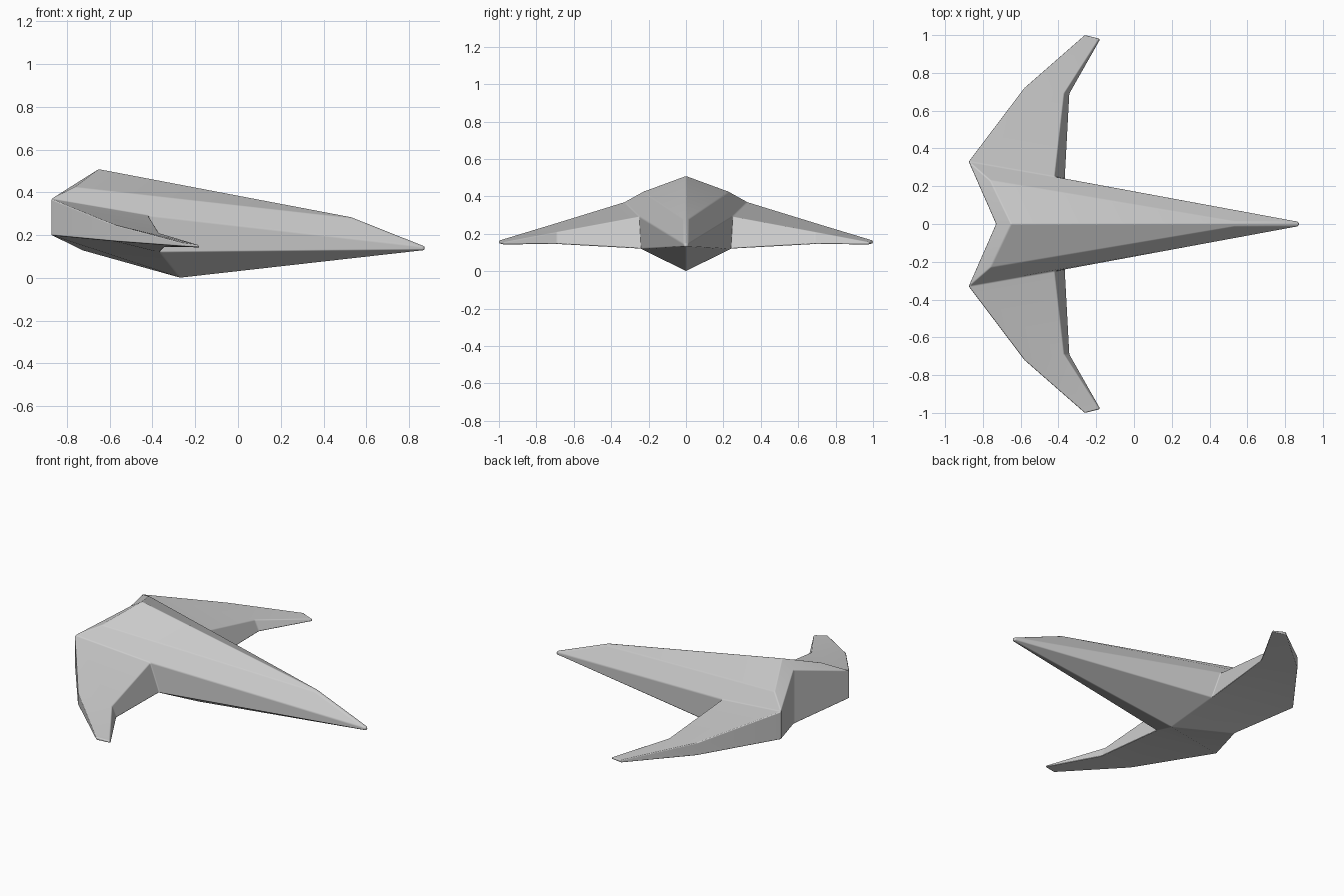
import bpy, bmesh, math

cube = bpy.data.objects.get("Cube")
if cube:
    bpy.data.objects.remove(cube, do_unlink=True)

grey = bpy.data.materials.new("hull_grey")
grey.use_nodes = True
colour = (0.6, 0.6, 0.6, 1)
grey.diffuse_color = colour
grey.node_tree.nodes["Principled BSDF"].inputs["Base Color"].default_value = colour

# Corner points of the left half of the hull
points = {
    "ridge_rear": (-0.65, 0, 0.51), "ridge_front": (0.53, 0, 0.285),
    "shoulder_rear": (-0.76, 0.23, 0.425), "shoulder_front": (0.53, 0.014, 0.28),
    "nose_top": (0.875, 0, 0.148), "nose_bottom": (0.875, 0, 0.13),
    "cheek_top": (0.868, 0.012, 0.146), "cheek_bottom": (0.868, 0.012, 0.132),
    "keel": (-0.27, 0, 0),
    "tail_top": (-0.73, 0, 0.46), "tail_bottom": (-0.73, 0, 0.13),
}

# Wing sections from root to tip: trailing top, leading top, leading bottom, trailing bottom
sections = [
    [(-0.875, 0.33, 0.37), (-0.42, 0.25, 0.292), (-0.365, 0.24, 0.12), (-0.875, 0.33, 0.2)],
    [(-0.58, 0.72, 0.25), (-0.37, 0.69, 0.21), (-0.34, 0.69, 0.145), (-0.58, 0.72, 0.172)],
    [(-0.26, 1.0, 0.165), (-0.185, 0.98, 0.155), (-0.175, 0.98, 0.143), (-0.26, 1.0, 0.148)],
]

hull_faces = [
    "ridge_rear ridge_front shoulder_front shoulder_rear",
    "shoulder_rear shoulder_front cheek_top root1 root0",
    "shoulder_front ridge_front nose_top cheek_top",
    "root1 cheek_top cheek_bottom root2",
    "nose_top nose_bottom cheek_bottom cheek_top",
    "root2 cheek_bottom nose_bottom keel",
    "keel tail_bottom root3 root2",
    "tail_bottom tail_top root0 root3",
    "tail_top ridge_rear shoulder_rear root0",
]

bm = bmesh.new()
verts = {name: bm.verts.new(co) for name, co in points.items()}
rings = [[bm.verts.new(co) for co in section] for section in sections]
for i, v in enumerate(rings[0]):
    verts[f"root{i}"] = v

# Hull panels
for names in hull_faces:
    bm.faces.new([verts[n] for n in names.split()])

# Wing skin lofted through the sections, with a closed tip
for inner, outer in zip(rings, rings[1:]):
    for i in range(4):
        j = (i + 1) % 4
        bm.faces.new((inner[i], inner[j], outer[j], outer[i]))
bm.faces.new(rings[-1])

# Mirror to the other side, welding the centre line
bmesh.ops.mirror(bm, geom=bm.verts[:] + bm.edges[:] + bm.faces[:], axis='Y', merge_dist=0.0005)
bmesh.ops.remove_doubles(bm, verts=bm.verts[:], dist=0.0005)
bmesh.ops.recalc_face_normals(bm, faces=bm.faces[:])

mesh = bpy.data.meshes.new("winged_hull")
bm.to_mesh(mesh)
bm.free()
mesh.materials.append(grey)
hull = bpy.data.objects.new("winged_hull", mesh)
bpy.context.collection.objects.link(hull)

# Softly rounded edges
bevel = hull.modifiers.new("edge_bevel", 'BEVEL')
bevel.width = 0.006
bevel.segments = 2
bevel.limit_method = 'ANGLE'
bevel.angle_limit = math.radians(12)
bevel.harden_normals = True

bpy.context.view_layer.objects.active = hull
hull.select_set(True)
bpy.ops.object.shade_smooth_by_angle(angle=math.radians(30))
